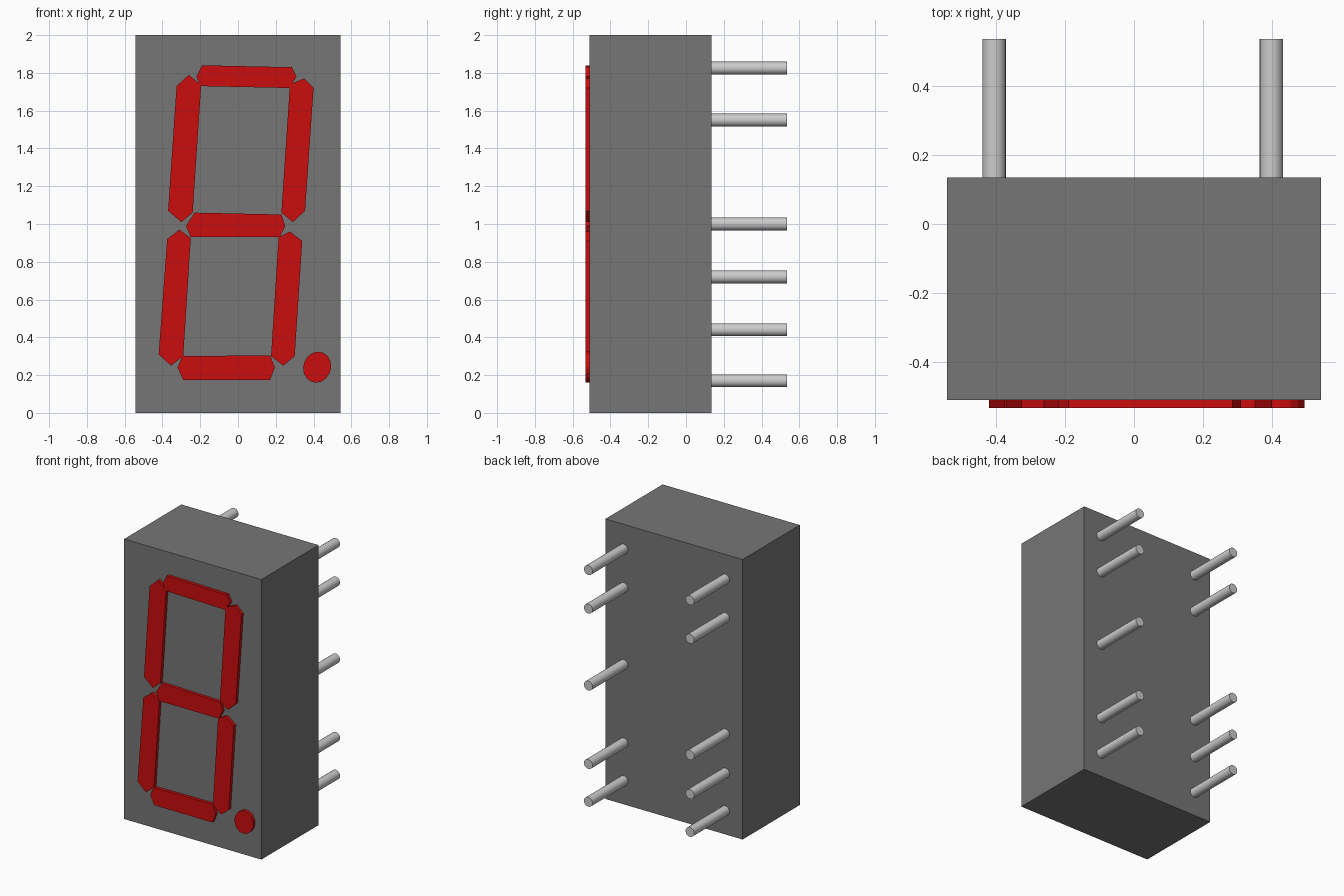
import bpy
import bmesh
from math import cos, sin, tau, radians
from mathutils import Matrix, Vector

if "Cube" in bpy.data.objects:
    bpy.data.objects.remove(bpy.data.objects["Cube"], do_unlink=True)


def make_material(name, color, roughness=0.6):
    mat = bpy.data.materials.new(name)
    mat.use_nodes = True
    mat.diffuse_color = color
    shader = next(n for n in mat.node_tree.nodes if n.type == 'BSDF_PRINCIPLED')
    shader.inputs["Base Color"].default_value = color
    shader.inputs["Roughness"].default_value = roughness
    return mat


def add_object(name, bm, mat):
    bmesh.ops.recalc_face_normals(bm, faces=bm.faces)
    mesh = bpy.data.meshes.new(name)
    bm.to_mesh(mesh)
    bm.free()
    mesh.materials.append(mat)
    obj = bpy.data.objects.new(name, mesh)
    bpy.context.collection.objects.link(obj)
    return obj


grey = make_material("housing grey", (0.18, 0.18, 0.18, 1))
red = make_material("segment red", (0.6, 0.004, 0.004, 1))
silver = make_material("pin silver", (0.6, 0.6, 0.6, 1))

FRONT, BACK = -0.51, 0.135
FACE = -0.533
PIN_END = 0.535


# Housing block
bm = bmesh.new()
bmesh.ops.create_cube(bm, size=1)
bmesh.ops.scale(bm, vec=(1.084, BACK - FRONT, 2), verts=bm.verts)
bmesh.ops.translate(bm, vec=(0, (FRONT + BACK) / 2, 1), verts=bm.verts)
add_object("housing", bm, grey)


def add_plate(name, outline):
    """Extrude an x-z outline from the housing front towards the viewer."""
    bm = bmesh.new()
    face = bm.faces.new([bm.verts.new((x, FRONT + 0.002, z)) for x, z in outline])
    moved = bmesh.ops.extrude_face_region(bm, geom=[face], use_keep_orig=True)["geom"]
    bmesh.ops.translate(bm, vec=(0, FACE - FRONT - 0.002, 0),
                        verts=[v for v in moved if isinstance(v, bmesh.types.BMVert)])
    return add_object(name, bm, red)


# Leaning six-sided segments
segments = {
    "top_segment": [(-.19, 1.84), (.285, 1.83), (.31, 1.78), (.27, 1.72), (-.2, 1.73), (-.22, 1.78)],
    "middle_segment": [(-.23, 1.06), (.23, 1.05), (.25, .99), (.22, .93), (-.25, .93), (-.275, .99)],
    "bottom_segment": [(-.295, .3), (.17, .305), (.195, .24), (.17, .175), (-.29, .175), (-.32, .24)],
    "upper_left_segment": [(.35, 1.77), (.4, 1.72), (.355, 1.07), (.29, 1.01), (.23, 1.06), (.275, 1.74)],
    "upper_right_segment": [(-.26, 1.79), (-.195, 1.735), (-.24, 1.06), (-.3, 1.01), (-.37, 1.07), (-.325, 1.73)],
    "lower_left_segment": [(.275, .96), (.34, .91), (.3, .3), (.24, .25), (.175, .3), (.215, .93)],
    "lower_right_segment": [(-.31, .97), (-.25, .925), (-.29, .3), (-.355, .25), (-.42, .31), (-.375, .92)],
}
for name, outline in segments.items():
    add_plate(name, outline)

# Decimal point, slightly taller than wide and leaning with the digit
SIDES = 16
dot = []
for i in range(SIDES):
    a = tau * i / SIDES
    z = 0.082 * sin(a)
    dot.append((0.419 + 0.074 * cos(a) + 0.07 * z, 0.242 + z))
add_plate("decimal_point", dot)


# Round pins in two columns on the back
def add_pin(name, x, z):
    bm = bmesh.new()
    start = BACK - 0.02
    spin = Matrix.Rotation(radians(90), 4, 'X')
    place = Matrix.Translation(Vector((x, (start + PIN_END) / 2, z)))
    bmesh.ops.create_cone(bm, cap_ends=True, segments=24, radius1=0.034, radius2=0.034,
                          depth=PIN_END - start, matrix=place @ spin)
    pin = add_object(name, bm, silver)
    for face in pin.data.polygons:
        face.use_smooth = len(face.vertices) == 4
    for edge in pin.data.edges:
        ys = [pin.data.vertices[v].co.y for v in edge.vertices]
        edge.use_edge_sharp = abs(ys[0] - ys[1]) < 0.001


columns = {
    "left": (0.398, (1.825, 1.55, 1.0, 0.44, 0.17)),
    "right": (-0.405, (1.825, 1.55, 0.72, 0.44, 0.17)),
}
for side, (x, heights) in columns.items():
    for i, z in enumerate(heights, 1):
        add_pin(f"{side}_pin_{i}", x, z)
